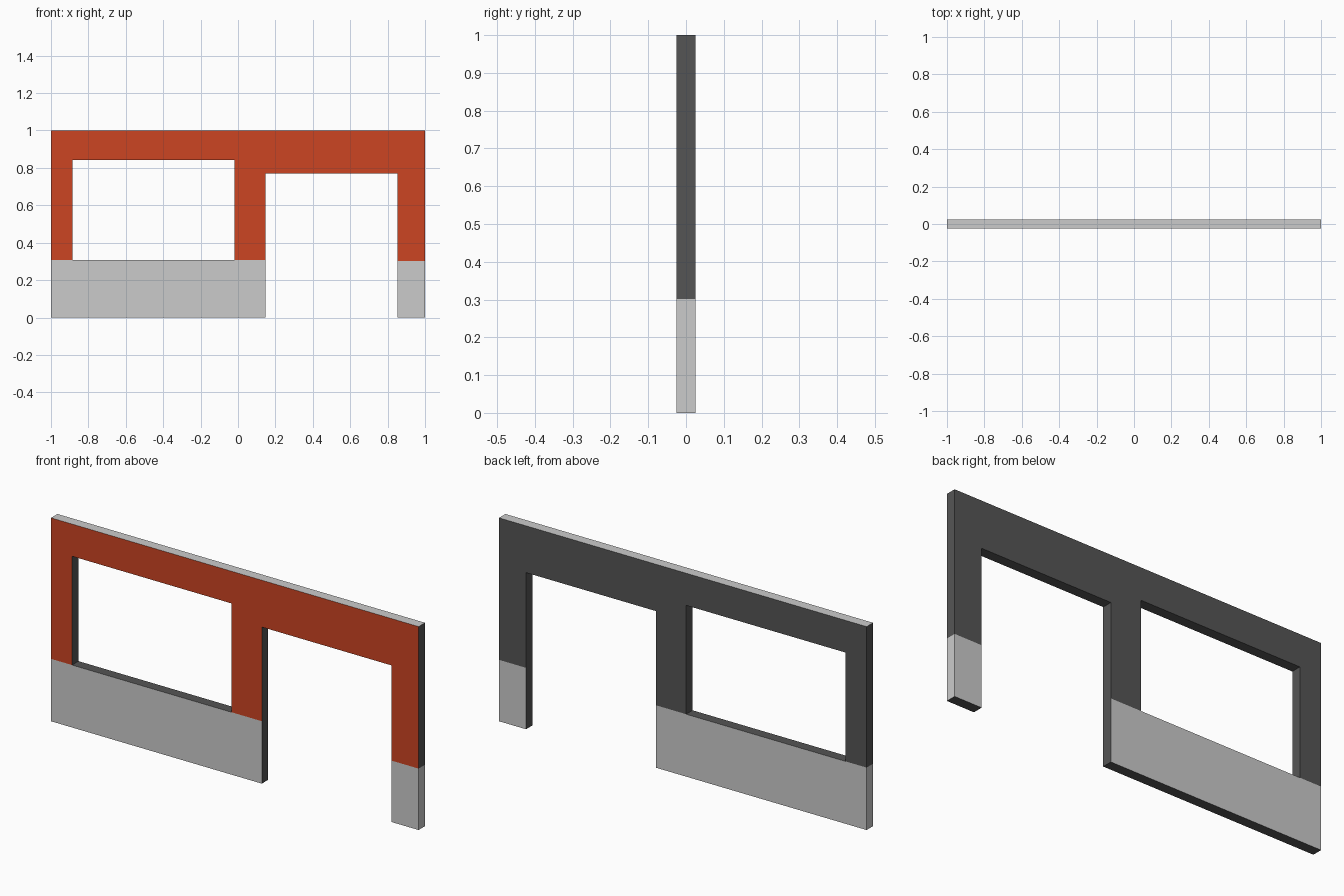
import bpy
import bmesh

if "Cube" in bpy.data.objects:
    bpy.data.objects.remove(bpy.data.objects["Cube"])

HALF_THICKNESS = 0.025


def make_material(name, rgb):
    mat = bpy.data.materials.new(name)
    mat.diffuse_color = (*rgb, 1.0)
    mat.use_nodes = True
    mat.node_tree.nodes["Principled BSDF"].inputs["Base Color"].default_value = mat.diffuse_color
    return mat


# Slot 0 is left empty for plain grey
GREY, ORANGE, DARK, OPEN = 0, 1, 2, None
SLOTS = [None,
         make_material("orange_paint", (0.604, 0.058, 0.016)),
         make_material("dark_grey", (0.091, 0.091, 0.091))]


def wall_panel(name, outline, front, back):
    """Extrude a front outline of (x, z, colour of the edge leaving this point).
    OPEN edges get no face, where panels meet."""
    bm = bmesh.new()
    near = [bm.verts.new((x, -HALF_THICKNESS, z)) for x, z, _ in outline]
    far = [bm.verts.new((x, HALF_THICKNESS, z)) for x, z, _ in outline]
    bm.faces.new(near).material_index = front
    bm.faces.new(far[::-1]).material_index = back
    for i, (_, _, colour) in enumerate(outline):
        if colour is not OPEN:
            j = (i + 1) % len(outline)
            face = bm.faces.new((near[i], far[i], far[j], near[j]))
            face.material_index = colour
    mesh = bpy.data.meshes.new(name)
    for mat in SLOTS:
        mesh.materials.append(mat)
    bm.to_mesh(mesh)
    bm.free()
    obj = bpy.data.objects.new(name, mesh)
    bpy.context.collection.objects.link(obj)
    return obj


# Shared opening positions
WIN_L, WIN_R, WIN_TOP = -0.885, -0.018, 0.842
DOOR_L, DOOR_R, DOOR_TOP = 0.147, 0.853, 0.77
BASE_L, BASE_R = 0.307, 0.302

# Painted upper wall around the window and door
wall_panel("upper_wall", [
    (-1, BASE_L, OPEN), (WIN_L, BASE_L, DARK), (WIN_L, WIN_TOP, DARK),
    (WIN_R, WIN_TOP, DARK), (WIN_R, BASE_L, OPEN), (DOOR_L, BASE_L, DARK),
    (DOOR_L, DOOR_TOP, DARK), (DOOR_R, DOOR_TOP, DARK), (DOOR_R, BASE_R, OPEN),
    (1, BASE_R, DARK), (1, 1, GREY), (-1, 1, DARK),
], ORANGE, DARK)

# Grey base under the window, with a dark sill
wall_panel("window_base", [
    (-1, 0, DARK), (DOOR_L, 0, DARK), (DOOR_L, BASE_L, OPEN),
    (WIN_R, BASE_L, DARK), (WIN_L, BASE_L, OPEN), (-1, BASE_L, GREY),
], GREY, GREY)

# Grey base of the narrow post beside the door
wall_panel("door_post_base", [
    (DOOR_R, 0, DARK), (1, 0, GREY), (1, BASE_R, OPEN), (DOOR_R, BASE_R, DARK),
], GREY, GREY)
